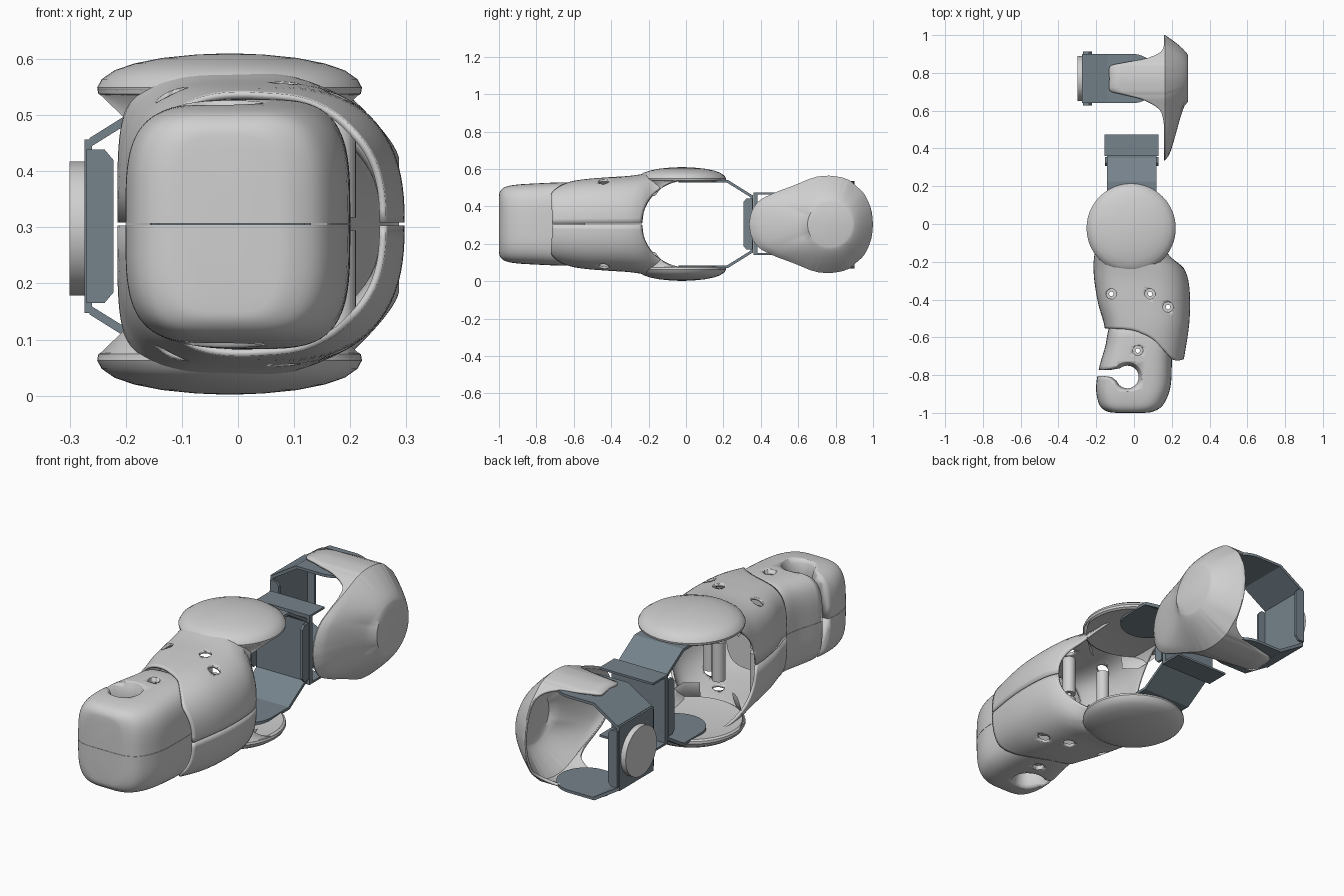
import bpy, bmesh, math
from mathutils import Vector

if "Cube" in bpy.data.objects:
    bpy.data.objects.remove(bpy.data.objects["Cube"])

ZC = 0.306


def material(name, rgb):
    m = bpy.data.materials.new(name)
    m.diffuse_color = (*rgb, 1)
    m.use_nodes = True
    m.node_tree.nodes["Principled BSDF"].inputs["Base Color"].default_value = m.diffuse_color
    return m


GREY = material("light_grey", (0.63, 0.63, 0.63))
STEEL = material("blue_grey", (0.18, 0.225, 0.26))


def finish(name, bm, mat, smooth=True):
    bmesh.ops.recalc_face_normals(bm, faces=bm.faces)
    me = bpy.data.meshes.new(name)
    bm.to_mesh(me)
    bm.free()
    ob = bpy.data.objects.new(name, me)
    bpy.context.collection.objects.link(ob)
    me.materials.append(mat)
    if smooth:
        bpy.ops.object.select_all(action='DESELECT')
        ob.select_set(True)
        bpy.context.view_layer.objects.active = ob
        bpy.ops.object.shade_smooth_by_angle(angle=math.radians(35))
    return ob


def loft(bm, rings, cyclic=True, caps=(False, False)):
    vs = [[bm.verts.new(p) for p in r] for r in rings]
    n = len(vs[0])
    for a, b in zip(vs, vs[1:]):
        for i in range(n if cyclic else n - 1):
            j = (i + 1) % n
            bm.faces.new((a[i], a[j], b[j], b[i]))
    for use, r in zip(caps, (vs[0], vs[-1])):
        if use:
            bm.faces.new(r)


def curve(keys, x):
    """Smooth interpolation through (x, a, b, ...) keys."""
    x = min(max(x, keys[0][0]), keys[-1][0])
    i = 0
    while i < len(keys) - 2 and x > keys[i + 1][0]:
        i += 1
    k = [Vector(p) for p in (keys[max(i - 1, 0)], keys[i], keys[i + 1], keys[min(i + 2, len(keys) - 1)])]
    d = k[2][0] - k[1][0]
    t = (x - k[1][0]) / d
    m1 = (k[2] - k[0]) * (d / (k[2][0] - k[0][0]))
    m2 = (k[3] - k[1]) * (d / (k[3][0] - k[1][0]))
    r = (2*t**3 - 3*t*t + 1)*k[1] + (t**3 - 2*t*t + t)*m1 + (3*t*t - 2*t**3)*k[2] + (t**3 - t*t)*m2
    return r[1:]


def half_oval(xl, xr, h, a, nl, nr):
    """Point on the upper half of a rounded-square section."""
    n = nr if math.cos(a) > 0 else nl
    cx, w = (xl + xr) / 2, (xr - xl) / 2
    c = math.cos(a)
    return cx + w * math.copysign(abs(c)**(2 / n), c), h * max(0, math.sin(a))**(2 / n)


def mirror_z(ob):
    e = bpy.data.objects.get("mirror_plane")
    if not e:
        e = bpy.data.objects.new("mirror_plane", None)
        bpy.context.collection.objects.link(e)
        e.location.z = ZC
        e.hide_render = True
    m = ob.modifiers.new("mirror", 'MIRROR')
    m.use_axis = (False, False, True)
    m.use_mirror_merge = False
    m.mirror_object = e


def solidify(ob, t):
    m = ob.modifiers.new("thickness", 'SOLIDIFY')
    m.thickness, m.offset = t, -1


def cut(ob, cutter):
    m = ob.modifiers.new("cut", 'BOOLEAN')
    m.operation, m.solver, m.object = 'DIFFERENCE', 'EXACT', cutter
    cutter.hide_render = True
    cutter.hide_set(True)


def circle(cx, cy, r, z, n=24):
    return [(cx + r*math.cos(2*math.pi*i/n), cy + r*math.sin(2*math.pi*i/n), z) for i in range(n)]


# screw hole cutter
SCREWS = [(-0.12, -0.37), (0.085, -0.37), (0.18, -0.44), (0.02, -0.67)]
bm = bmesh.new()
for x, y in SCREWS:
    loft(bm, [circle(x, y, 0.027, -0.1), circle(x, y, 0.027, 0.75)], caps=(True, True))
holes = finish("hole_cutter", bm, GREY)

# forearm: half shell lofted between a curved front rim and a round back opening
BODY = [(-0.74, -0.14, 0.26, 0.205), (-0.55, -0.155, 0.29, 0.236), (-0.42, -0.19, 0.297, 0.247),
        (-0.3, -0.21, 0.288, 0.255), (-0.23, -0.215, 0.262, 0.265), (-0.16, -0.22, 0.21, 0.276), (0.02, -0.225, 0.2, 0.285)]
FRONT = [(-0.25, -0.55), (-0.13, -0.553), (0, -0.565), (0.1, -0.61), (0.17, -0.68), (0.22, -0.722), (0.31, -0.70)]
bm = bmesh.new()
rings = []
for i in range(33):
    t, ring = i / 32, []
    for j in range(49):
        a, y = math.pi * j / 48, -0.6 + 0.45 * t
        for _ in range(30):
            x, z = half_oval(*curve(BODY, y), a, 3.6, 2.5)
            back = -0.235 * max(0, 1 - (z / 0.24)**2)**0.55
            y += 0.4 * ((1 - t) * curve(FRONT, x)[0] + t * back - y)
        ring.append((x, y, ZC + 0.0025 + z))
    rings.append(ring)
loft(bm, rings, cyclic=False)
forearm = finish("forearm_shell", bm, GREY)
solidify(forearm, 0.012)
mirror_z(forearm)
cut(forearm, holes)

# round elbow covers above and below the opening
bm = bmesh.new()
PROFILE = [(0.12, 0.236), (0.205, 0.228), (0.224, 0.226), (0.234, 0.232), (0.236, 0.243), (0.228, 0.258),
           (0.205, 0.274), (0.17, 0.286), (0.12, 0.296), (0.06, 0.302), (0.01, 0.304)]
loft(bm, [circle(-0.015, -0.022, r, ZC + z, 64) for r, z in PROFILE], caps=(True, True))
mirror_z(finish("elbow_cover", bm, GREY))

# skirts blending the covers into the forearm on both sides
bm = bmesh.new()
for a0, a1 in ((178, 245), (295, 362)):
    rings = []
    for k in range(9):
        s, ring = k / 8, []
        for i in range(17):
            a = math.radians(a0 + (a1 - a0) * i / 16)
            y = -0.022 + 0.235 * math.sin(a)
            low = max(0.15, 0.238 * math.sqrt(max(0, 1 - (y / 0.235)**2)))
            low = min(low, 0.236)
            r = 0.236 - 0.03 * (0.24 - low) / 0.09 * (1 - (1 - s)**2)
            ring.append((-0.015 + r*math.cos(a), -0.022 + r*math.sin(a), ZC + 0.24 + (low - 0.24)*s))
        rings.append(ring)
    loft(bm, rings, cyclic=False)
mirror_z(finish("elbow_skirt", bm, GREY))

# hand: rounded block with a hooked slot
HAND = [(0, -1.0, -0.09, 0.05, 0.14), (1, -0.995, -0.135, 0.095, 0.172), (2, -0.97, -0.175, 0.143, 0.196),
        (3, -0.92, -0.195, 0.175, 0.208), (4, -0.85, -0.2, 0.195, 0.214), (5, -0.75, -0.182, 0.2, 0.219),
        (6, -0.65, -0.153, 0.198, 0.222), (7, -0.58, -0.14, 0.185, 0.22), (8, -0.54, -0.13, 0.165, 0.205)]
bm = bmesh.new()
rings = []
for i in range(33):
    y, xl, xr, h = curve(HAND, i / 4)
    pts = [half_oval(xl, xr, h, math.pi * j / 40, 3.8, 3.8) for j in range(41)]
    rings.append([(x, y, ZC + 0.0006 + z) for x, z in pts])
loft(bm, rings, caps=(True, True))
hand = finish("hand", bm, GREY)
mirror_z(hand)
arc = [math.radians(130 - 290 * i / 24) for i in range(25)]
slot = [(-0.3, -0.778), (-0.12, -0.772)] + [(-0.035 + 0.06*math.cos(a), -0.81 + 0.06*math.sin(a)) for a in arc]
slot += [(-0.12, -0.81), (-0.16, -0.805), (-0.3, -0.805)]
bm = bmesh.new()
loft(bm, [[(-0.035 + (x + 0.035)*s, -0.81 + (y + 0.81)*s, ZC + z) for x, y in slot]
          for z, s in ((-0.3, 1.8), (-0.215, 1.3), (-0.195, 1.12), (-0.16, 1),
                       (0.16, 1), (0.195, 1.12), (0.215, 1.3), (0.3, 1.8))], caps=(True, True))
cut(hand, finish("slot_cutter", bm, GREY))
cut(hand, holes)

# hollow screw posts, split at the seam
bm = bmesh.new()
for x, y in SCREWS:
    loft(bm, [circle(x, y, r, ZC + z) for r, z in
              ((0.012, 0.012), (0.03, 0.012), (0.03, 0.2), (0.012, 0.2), (0.012, 0.012))])
mirror_z(finish("screw_posts", bm, GREY))

# shoulder shell: radial loft around the x axis, (dy, dz, rim x) along half the outline
OUT = [(0.23, 0, 0.16), (0.22, 0.08, 0.16), (0.185, 0.16, 0.16), (0.14, 0.205, 0.14), (0.105, 0.235, 0.06),
       (0.085, 0.243, -0.05), (0.063, 0.251, -0.13), (0, 0.26, -0.13), (-0.063, 0.256, -0.13), (-0.085, 0.25, -0.06),
       (-0.11, 0.243, 0.04), (-0.16, 0.222, 0.13), (-0.22, 0.198, 0.155), (-0.3, 0.168, 0.16),
       (-0.38, 0.125, 0.16), (-0.42, 0.065, 0.16), (-0.433, 0, 0.16)]
OUT = [(i, *p) for i, p in enumerate(OUT)]
half = [curve(OUT, i / 4) for i in range(65)]
outline = [tuple(p) for p in half] + [(p[0], -p[1], p[2]) for p in half[-2:0:-1]]
rings = [[] for _ in range(18)]
for dy, dz, rim in outline:
    R = math.hypot(dy, dz)
    tail = min(1, max(0, (R - 0.26) / 0.12))
    for k in range(18):
        s = min(k / 12, 1)
        r = 0.12 + (R - 0.12) * s
        x = 0.165 + 0.122 * ((1 - tail)*(1 - s**1.35) + tail*(math.sqrt(1 - s) + 1 - math.sqrt(s)) / 2)
        if k > 12:
            x += (min(max(rim, -0.132), 0.16) - x) * (k - 12) / 5
        rings[k].append((x, 0.77 + dy*r/R, 0.304 + dz*r/R))
bm = bmesh.new()
loft(bm, rings, caps=(True, False))
solidify(finish("shoulder_shell", bm, GREY), 0.013)


# folded motor brackets: u runs from the pivot end to the mount
def prism(bm, pts, off, place):
    loft(bm, [[place(*p) for p in pts], [place(*(Vector(p) + Vector(off))) for p in pts]], caps=(True, True))


def bracket(name, place):
    bm = bmesh.new()
    W = 0.13
    for s in (1, -1):
        ear = [(0.09 - W*math.sin(math.pi*i/24), W*math.cos(math.pi*i/24), s*0.222) for i in range(25)]
        prism(bm, ear + [(0.225, -W, s*0.222), (0.225, W, s*0.222)], (0, 0, s*0.013), place)
        prism(bm, [(0.218, -W, s*0.222), (0.225, -W, s*0.235), (0.35, -W, s*0.157), (0.35, -W, s*0.14)], (0, 2*W, 0), place)
        prism(bm, [(0.355, s*W, -0.137), (0.323, s*W, -0.137), (0.307, s*W, -0.118), (0.307, s*W, 0.118),
                   (0.323, s*W, 0.137), (0.355, s*W, 0.137)], (0, s*0.012, 0), place)
    prism(bm, [(0.345, -W, -0.155), (0.345, W, -0.155), (0.345, W, 0.155), (0.345, -W, 0.155)], (0.014, 0, 0), place)
    return finish(name, bm, STEEL, False)


bracket("elbow_bracket", lambda u, v, z: (v - 0.012, u, ZC + z))
bracket("shoulder_bracket", lambda u, v, z: (0.085 - u, 0.77 + v, 0.302 + z))

# channel bracket bolted behind the elbow bracket
bm = bmesh.new()
same = lambda x, y, z: (x, y, z)
prism(bm, [(-0.157, 0.361, 0.14), (0.13, 0.361, 0.14), (0.13, 0.361, 0.475), (-0.157, 0.361, 0.475)], (0, 0.022, 0), same)
for z in (0.14, 0.465):
    prism(bm, [(-0.157, 0.383, z), (0.13, 0.383, z), (0.13, 0.475, z), (-0.157, 0.475, z)], (0, 0, 0.01), same)
finish("channel_bracket", bm, STEEL, False)

# round motor horn on the shoulder bracket
bm = bmesh.new()
loft(bm, [[(x, py, pz) for py, pz, _ in circle(0.77, 0.298, 0.119, 0, 48)] for x in (-0.3, -0.274)], caps=(True, True))
finish("motor_disc", bm, GREY)
